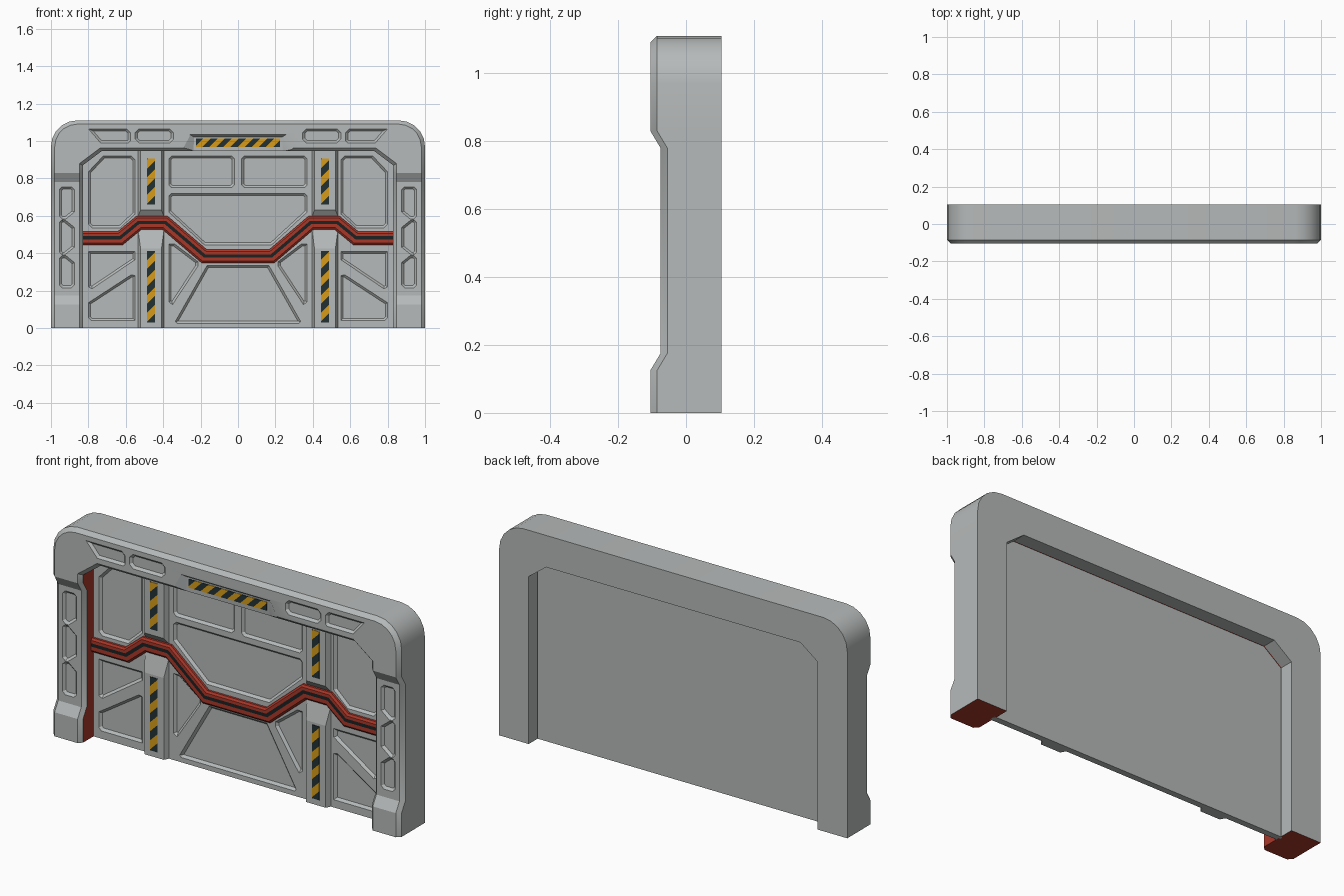
import bpy, bmesh, math
from mathutils import Vector

if "Cube" in bpy.data.objects:
    bpy.data.objects.remove(bpy.data.objects["Cube"])


def material(name, rgb):
    m = bpy.data.materials.new(name)
    m.diffuse_color = (*rgb, 1)
    m.use_nodes = True
    m.node_tree.nodes["Principled BSDF"].inputs["Base Color"].default_value = m.diffuse_color
    return m


GREY = material("grey metal", (0.47, 0.49, 0.49))
RED = material("red paint", (0.40, 0.038, 0.022))
BLACK = material("black stripe", (0.012, 0.015, 0.016))
DARK = material("hazard dark", (0.016, 0.03, 0.033))
YELLOW = material("hazard yellow", (0.68, 0.33, 0.01))


def finish(bm, name, mats):
    bmesh.ops.recalc_face_normals(bm, faces=bm.faces[:])
    me = bpy.data.meshes.new(name)
    bm.to_mesh(me)
    bm.free()
    ob = bpy.data.objects.new(name, me)
    bpy.context.collection.objects.link(ob)
    for m in mats:
        me.materials.append(m)
    return ob


def mitre(pts, d, closed=False):
    """Shift an x,z path to its left by d with mitred corners."""
    n, out = len(pts), []
    P = [Vector(p) for p in pts]

    def normal(i):
        e = (P[(i + 1) % n] - P[i % n]).normalized()
        return Vector((-e.y, e.x))
    for i in range(n):
        a = normal(i - 1) if closed or i > 0 else normal(0)
        b = normal(i) if closed or i < n - 1 else a
        out.append(tuple(P[i] + (a + b) * d / (1 + a.dot(b))))
    return out


def inset(poly, d):
    area = sum(poly[i - 1][0] * p[1] - p[0] * poly[i - 1][1] for i, p in enumerate(poly))
    return mitre(poly, d if area > 0 else -d, True)


def mirrored(poly):
    return [(-x, z) for x, z in poly]


def loft(bm, pa, ya, pb, yb):
    """Solid between two matching outlines at two depths."""
    A = [bm.verts.new((x, ya, z)) for x, z in pa]
    B = [bm.verts.new((x, yb, z)) for x, z in pb]
    bm.faces.new(A)
    bm.faces.new(B[::-1])
    for i in range(len(A)):
        bm.faces.new((A[i - 1], B[i - 1], B[i], A[i]))


def activate(ob):
    bpy.ops.object.select_all(action='DESELECT')
    ob.select_set(True)
    bpy.context.view_layer.objects.active = ob


def carve(ob, bm):
    """Cut the solids in bm out of the object."""
    cutter = finish(bm, "cutter", [GREY])
    cutter.hide_render = True
    activate(ob)
    mod = ob.modifiers.new("carve", 'BOOLEAN')
    mod.operation, mod.solver, mod.object = 'DIFFERENCE', 'EXACT', cutter
    bpy.ops.object.modifier_apply(modifier=mod.name)
    bpy.data.objects.remove(cutter)


def pocket(bm, poly, y, depth=0.012, slope=0.012):
    # outline grows a little in front of the surface so the rim is exact
    e = 0.004
    loft(bm, inset(poly, -slope * e / depth), y - e, inset(poly, slope), y + depth)


# --- outer frame: one cross-section swept up, over and down ---
outer = [(1, 0), (1, .125), (1, .175), (1, .78), (1, .83)]
inner = [(.83, z) for _, z in outer]
shift = [0, 0, .03, .03, 0]
for k in range(6):
    t = k / 5
    a = t * math.pi / 2
    outer.append((.86 + .14 * math.cos(a), .97 + .14 * math.sin(a)))
    inner.append((.83 - .10 * t, .87 + .075 * t))
    shift.append(0)
outer += mirrored(outer)[::-1]
inner += mirrored(inner)[::-1]
shift += shift[::-1]
outer_in, inner_in = mitre(outer, .02), mitre(inner, -.018)
bm = bmesh.new()
rings = []
for o, oi, ii, i, d in zip(outer, outer_in, inner_in, inner, shift):
    section = [(o, .105), (o, -.085 + d), (oi, -.105 + d), (ii, -.105 + d),
               (i, -.085 + d), (i, .036), (i, .105)]
    rings.append([bm.verts.new((p[0], y, p[1])) for p, y in section])
for r, s in zip(rings, rings[1:]):
    for k in range(7):
        f = bm.faces.new((r[k], r[(k + 1) % 7], s[(k + 1) % 7], s[k]))
        f.material_index = 1 if k == 4 else 0      # red inner reveal
for r in (rings[0], rings[-1]):
    bm.faces.new(r).material_index = 1             # red feet
frame = finish(bm, "outer_frame", [GREY, RED])

# pockets in posts and header
post_end = [(-.955, .74), (-.94, .755), (-.89, .755), (-.875, .74),
            (-.875, .62), (-.92, .583), (-.94, .583), (-.955, .598)]
post_mid = [(-.955, .565), (-.94, .58), (-.925, .578), (-.875, .538),
            (-.875, .432), (-.925, .392), (-.94, .39), (-.955, .405)]
post_low = [(x, .97 - z) for x, z in post_end]
head_a = [(-.80, 1.065), (-.595, 1.065), (-.575, 1.045), (-.575, 1.0),
          (-.585, .99), (-.735, .99)]
head_b = [(-.55, 1.045), (-.53, 1.065), (-.365, 1.065), (-.345, 1.045),
          (-.345, 1.01), (-.365, .99), (-.53, .99), (-.55, 1.01)]
bm = bmesh.new()
for polys, y in (((post_end, post_mid, post_low), -.075), ((head_a, head_b), -.105)):
    for p in polys:
        pocket(bm, p, y)
        pocket(bm, mirrored(p), y)
# sloped recess for the sign strip in the header
loft(bm, [(-.335, .90), (.335, .90), (.26, 1.036), (-.26, 1.036)], -.107,
     [(-.24, .90), (.24, .90), (.235, 1.02), (-.235, 1.02)], -.0835)
carve(frame, bm)
activate(frame)
bpy.ops.object.shade_smooth_by_angle(angle=math.radians(28))

# --- door slab with pocketed panels ---
bm = bmesh.new()
slab = [(-.84, 0), (.84, 0), (.84, .87), (.74, .95), (-.74, .95), (-.84, .87)]
loft(bm, slab, 0, slab, .032)
door = finish(bm, "door_slab", [GREY])
sides = [
    [(-.80, .835), (-.72, .92), (-.57, .92), (-.55, .90), (-.55, .61),
     (-.63, .535), (-.78, .535), (-.80, .555)],
    [(-.80, .41), (-.55, .41), (-.55, .365), (-.78, .21), (-.80, .22)],
    [(-.80, .135), (-.57, .285), (-.55, .28), (-.55, .04), (-.785, .04), (-.80, .055)],
    [(-.37, .905), (-.355, .92), (-.035, .92), (-.02, .905), (-.02, .765),
     (-.035, .75), (-.355, .75), (-.37, .765)],
    [(-.37, .45), (-.34, .45), (-.215, .355), (-.215, .33), (-.35, .125), (-.37, .14)],
]
middle = [
    [(-.37, .705), (-.355, .72), (.355, .72), (.37, .705), (.37, .62),
     (.18, .445), (-.18, .445), (-.37, .62)],
    [(-.165, .335), (.165, .335), (.335, .035), (.325, .025), (-.325, .025), (-.335, .035)],
]
bm = bmesh.new()
for p in sides + [mirrored(p) for p in sides] + middle:
    pocket(bm, p, 0)
carve(door, bm)

# --- raised pillars on the door, sloping down to the red band ---
def rect(x0, x1, z0, z1):
    return [(x0, z0), (x1, z0), (x1, z1), (x0, z1)]


for s, side in ((-1, "left"), (1, "right")):
    for part, z0, z1, f0, f1 in (("lower", 0, .53, 0, .425), ("upper", .595, .948, .63, .948)):
        bm = bmesh.new()
        c = s * .465
        loft(bm, rect(c - .07, c + .07, z0, z1), .002, rect(c - .056, c + .056, f0, f1), -.025)
        finish(bm, f"{part}_pillar_{side}", [GREY])

# --- red band with a black centre stripe ---
half = [(-.835, .48), (-.63, .48), (-.53, .562), (-.39, .562), (-.18, .383)]
path = half + mirrored(half)[::-1]
profile = [(-.036, .004), (-.036, -.012), (-.026, -.02), (-.006, -.02),
           (.011, -.02), (.026, -.02), (.036, -.012), (.036, .004)]
bm = bmesh.new()
rows = [[bm.verts.new((x, y, z)) for x, z in mitre(path, o)] for o, y in profile]
for k in range(8):
    a, b = rows[k], rows[(k + 1) % 8]
    for i in range(len(path) - 1):
        f = bm.faces.new((a[i], a[i + 1], b[i + 1], b[i]))
        f.material_index = 1 if k == 3 else 0
for i in (0, -1):
    bm.faces.new([r[i] for r in rows])
finish(bm, "red_band", [RED, BLACK])


# --- hazard strips: thin plates sliced diagonally, coloured alternately ---
def hazard(name, x0, x1, z0, z1, y, period):
    bm = bmesh.new()
    loft(bm, rect(x0, x1, z0, z1), y, rect(x0, x1, z0, z1), y - .003)
    n = int(((x1 - x0) + (z1 - z0)) / period * 2) + 2
    for k in range(1, n):
        # stripes rise to the right: z - x is constant along each cut
        bmesh.ops.bisect_plane(bm, geom=bm.verts[:] + bm.edges[:] + bm.faces[:],
                               plane_co=(x1, 0, z0 + k * period / 2), plane_no=(-1, 0, 1))
    for f in bm.faces:
        c = f.calc_center_median()
        f.material_index = int(((c.z - z0) + (x1 - c.x)) / (period / 2)) % 2
    finish(bm, name, [DARK, YELLOW])


for c, side in ((-.465, "left"), (.465, "right")):
    hazard(f"lower_hazard_{side}", c - .021, c + .021, .03, .412, -.0245, .094)
    hazard(f"upper_hazard_{side}", c - .021, c + .021, .66, .905, -.0245, .094)
hazard("header_hazard", -.225, .225, .967, 1.012, -.083, .076)
